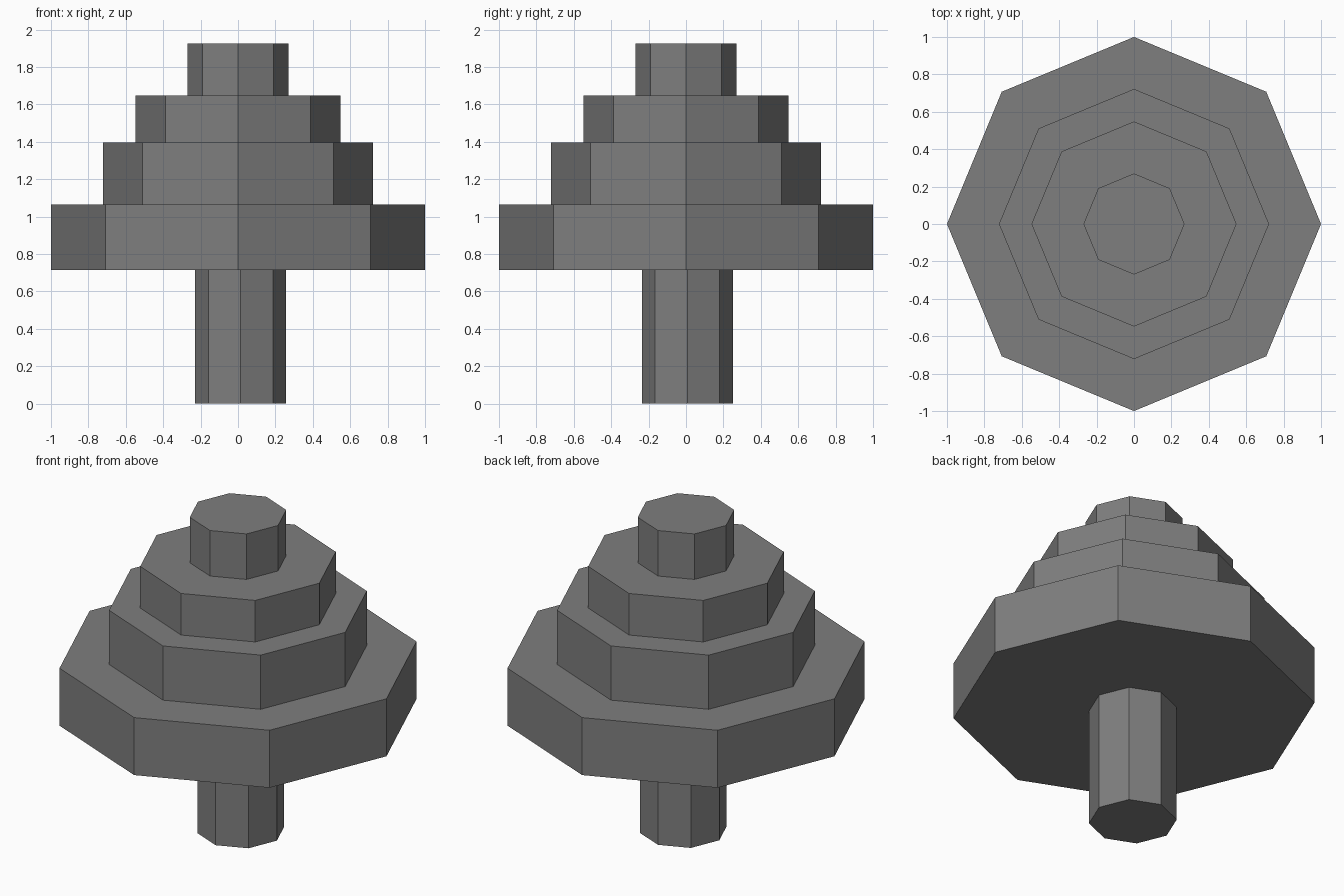
import bpy
import math

if "Cube" in bpy.data.objects:
    bpy.data.objects.remove(bpy.data.objects["Cube"])

SIDES = 8

# One flat grey for the whole model
grey = bpy.data.materials.new("mid grey")
grey.diffuse_color = (0.21, 0.21, 0.21, 1.0)
grey.use_nodes = True
grey.node_tree.nodes["Principled BSDF"].inputs["Base Color"].default_value = grey.diffuse_color


def octagon_prism(name, radius, z0, z1, x=0.0, y=0.0):
    """Flat-faced eight-sided prism with corners on the x and y axes."""
    ring = [(x + radius * math.cos(2 * math.pi * i / SIDES),
             y + radius * math.sin(2 * math.pi * i / SIDES)) for i in range(SIDES)]
    verts = [(px, py, z) for z in (z0, z1) for px, py in ring]
    faces = [tuple(reversed(range(SIDES))), tuple(range(SIDES, 2 * SIDES))]
    for i in range(SIDES):
        j = (i + 1) % SIDES
        faces.append((i, j, j + SIDES, i + SIDES))
    mesh = bpy.data.meshes.new(name)
    mesh.from_pydata(verts, [], faces)
    mesh.materials.append(grey)
    obj = bpy.data.objects.new(name, mesh)
    bpy.context.collection.objects.link(obj)
    return obj


# Trunk, slightly off centre
octagon_prism("trunk", 0.243, 0.0, 0.715, x=0.014, y=0.007)

# Stacked foliage tiers: name, radius, bottom, top
for name, radius, z0, z1 in [
    ("bottom_tier", 1.0, 0.715, 1.065),
    ("lower_middle_tier", 0.722, 1.065, 1.395),
    ("upper_middle_tier", 0.548, 1.395, 1.648),
    ("top_tier", 0.27, 1.648, 1.925),
]:
    octagon_prism(name, radius, z0, z1)
